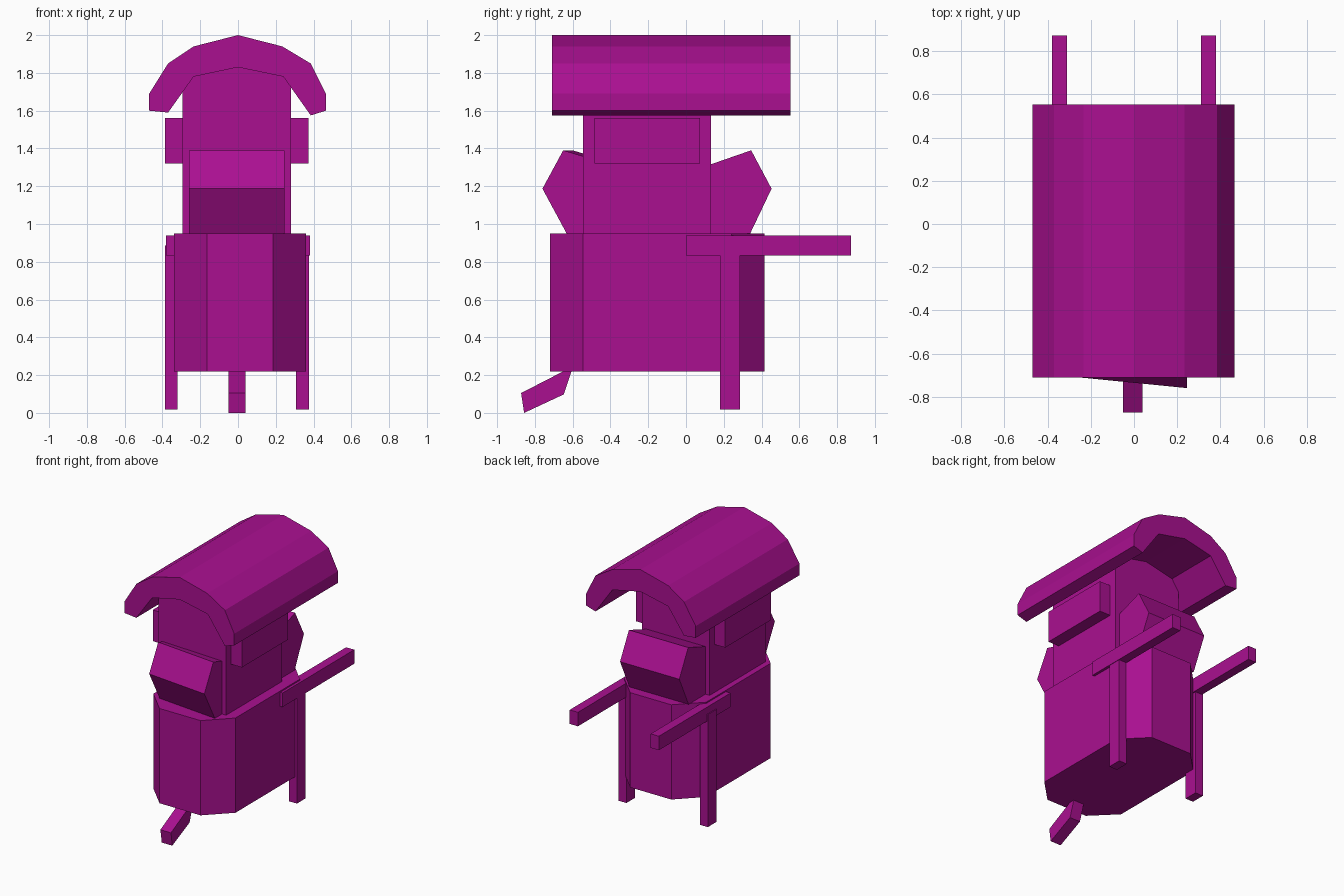
import bpy, bmesh

mat = bpy.data.materials.new("magenta")
mat.diffuse_color = (0.40, 0.005, 0.28, 1)


def prism(name, profile, lo, hi, axis, skew=0.0):
    """Extrude a 2D profile along an axis; skew slides the low end in y (x axis only)."""
    place = {"x": lambda a, b, t: (t, a + (skew if t == lo else 0), b),
             "y": lambda a, b, t: (a, t, b),
             "z": lambda a, b, t: (a, b, t)}[axis]
    bm = bmesh.new()
    ends = [[bm.verts.new(place(a, b, t)) for a, b in profile] for t in (lo, hi)]
    n = len(profile)
    for ring in ends:
        bm.faces.new(ring)
    for i in range(n):
        j = (i + 1) % n
        bm.faces.new((ends[0][i], ends[0][j], ends[1][j], ends[1][i]))
    bmesh.ops.recalc_face_normals(bm, faces=bm.faces)
    mesh = bpy.data.meshes.new(name)
    bm.to_mesh(mesh)
    bm.free()
    mesh.materials.append(mat)
    obj = bpy.data.objects.new(name, mesh)
    bpy.context.collection.objects.link(obj)
    return obj


def box(name, x0, x1, y0, y1, z0, z1):
    return prism(name, [(x0, y0), (x1, y0), (x1, y1), (x0, y1)], z0, z1, "z")


# Arched canopy
inner = [(0.24, 1.78), (0, 1.83), (-0.235, 1.78)]
outer = [(-0.37, 1.59), (-0.47, 1.60), (-0.47, 1.69), (-0.37, 1.85), (-0.235, 1.94),
         (0, 2.0), (0.235, 1.94), (0.385, 1.85), (0.465, 1.69), (0.465, 1.60), (0.385, 1.575)]
prism("canopy", outer + inner, -0.71, 0.553, "y")

# Upper cabinet, its top following the canopy underside
prism("upper_cabinet", [(-0.295, 0.95), (0.28, 0.95), (0.28, 1.725)] + inner + [(-0.295, 1.70)],
      -0.545, 0.133, "y")

# Side panels
box("side_panel_right", 0.28, 0.373, -0.485, 0.075, 1.32, 1.56)
box("side_panel_left", -0.387, -0.295, -0.485, 0.075, 1.32, 1.56)

# Front and back angled hoods (the front one sits slightly askew)
prism("front_hood", [(-0.50, 0.95), (-0.50, 1.345), (-0.65, 1.39), (-0.76, 1.187), (-0.632, 0.95)],
      -0.26, 0.245, "x", skew=0.05)
prism("back_hood", [(0.10, 0.95), (0.10, 1.305), (0.345, 1.39), (0.453, 1.187), (0.34, 0.95)],
      -0.26, 0.245, "x")

# Lower cabinet with chamfered corners
prism("lower_cabinet", [(-0.165, -0.72), (0.185, -0.72), (0.36, -0.545), (0.36, 0.24),
                        (0.185, 0.415), (-0.165, 0.415), (-0.34, 0.24), (-0.34, -0.545)],
      0.22, 0.95, "z")

# Back legs
box("back_leg_right", 0.307, 0.376, 0.18, 0.287, 0.018, 0.885)
box("back_leg_left", -0.387, -0.32, 0.18, 0.287, 0.018, 0.885)

# Push handles
box("handle_right", 0.31, 0.38, 0.0, 0.873, 0.832, 0.94)
box("handle_left", -0.38, -0.31, 0.0, 0.873, 0.832, 0.94)

# Bent front foot
prism("front_foot", [(-0.64, 0.225), (-0.873, 0.105), (-0.857, 0.0), (-0.647, 0.098), (-0.605, 0.225)],
      -0.05, 0.04, "x")
